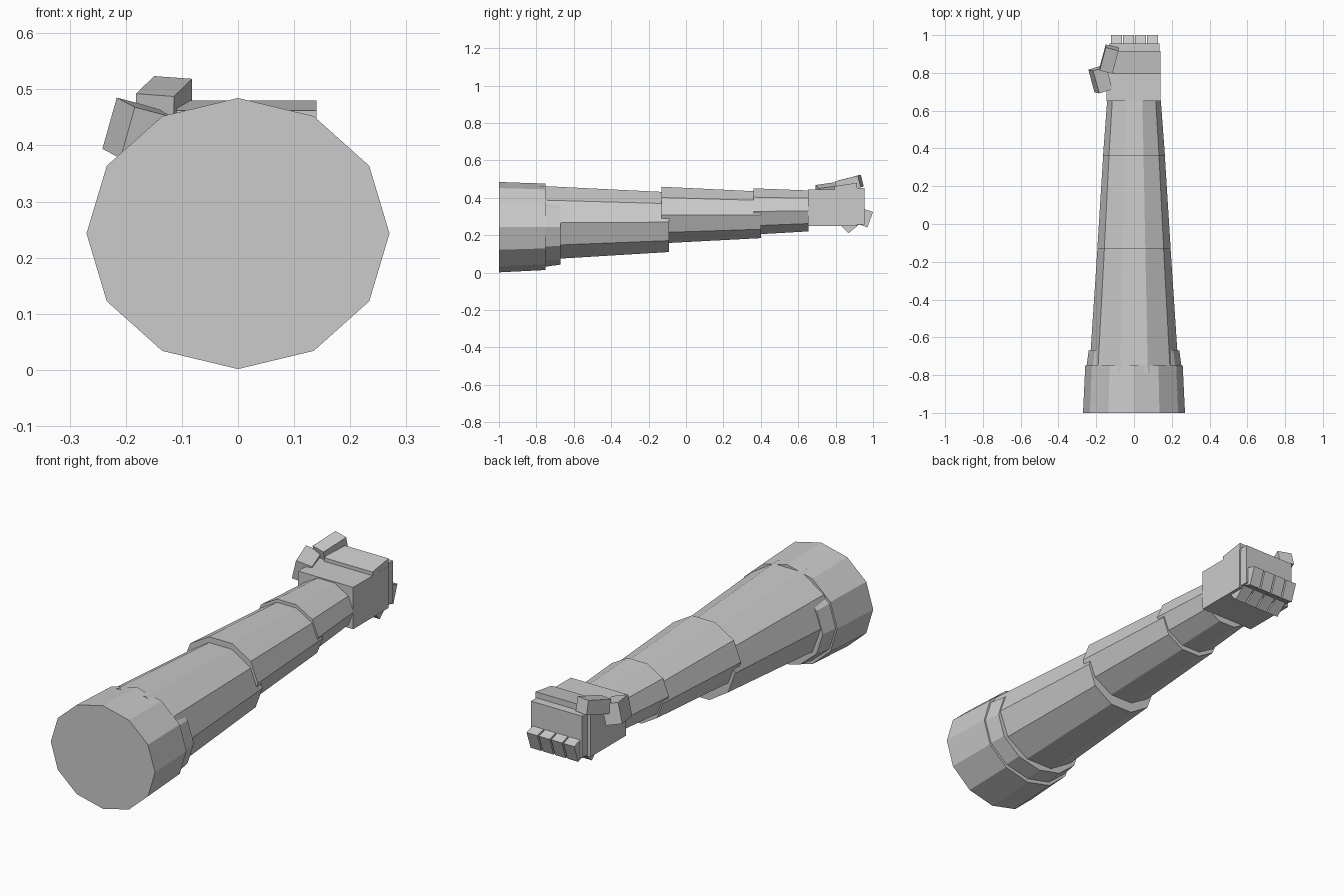
import bpy, bmesh
from math import sin, cos, pi, radians
from mathutils import Matrix, Vector, Euler

if "Cube" in bpy.data.objects:
    bpy.data.objects.remove(bpy.data.objects["Cube"])


def finish(name, bm):
    bmesh.ops.recalc_face_normals(bm, faces=bm.faces)
    me = bpy.data.meshes.new(name)
    bm.to_mesh(me)
    bm.free()
    ob = bpy.data.objects.new(name, me)
    bpy.context.collection.objects.link(ob)
    return ob


def tube(name, sides, phase, stations):
    """Capped elliptical loft; stations are (y, centre z, x radius, z radius)."""
    bm = bmesh.new()
    rings = []
    for y, cz, rx, rz in stations:
        angles = [2 * pi * (i + phase) / sides for i in range(sides)]
        rings.append([bm.verts.new((rx * sin(a), y, cz + rz * cos(a))) for a in angles])
    for a, b in zip(rings, rings[1:]):
        for i in range(sides):
            j = (i + 1) % sides
            bm.faces.new((a[i], a[j], b[j], b[i]))
    bm.faces.new(rings[0])
    bm.faces.new(rings[-1])
    return finish(name, bm)


def box(name, centre, size, rot=(0, 0, 0)):
    bm = bmesh.new()
    bmesh.ops.create_cube(bm, size=1)
    r = Euler([radians(a) for a in rot]).to_matrix().to_4x4()
    bm.transform(Matrix.Translation(Vector(centre)) @ r @ Matrix.Diagonal((*size, 1)))
    return finish(name, bm)


def side_prism(name, x0, x1, profile):
    """Extrude a y-z profile across x."""
    bm = bmesh.new()
    face = bm.faces.new([bm.verts.new((x0, y, z)) for y, z in profile])
    ext = bmesh.ops.extrude_face_region(bm, geom=[face])["geom"]
    bmesh.ops.translate(bm, vec=(x1 - x0, 0, 0),
                        verts=[v for v in ext if isinstance(v, bmesh.types.BMVert)])
    return finish(name, bm)


# Shoulder sleeve and its inner band
tube("shoulder_sleeve", 12, 0, [(-1.0, 0.243, 0.27, 0.2415), (-0.75, 0.245, 0.258, 0.231)])
tube("sleeve_band", 12, 0, [(-0.78, 0.245, 0.255, 0.217), (-0.67, 0.245, 0.24, 0.202)])

# Arm sections, each stepping up from the last
tube("upper_arm", 10, 0.5, [(-0.785, 0.266, 0.237, 0.208), (-0.09, 0.27, 0.191, 0.168)])
tube("middle_arm", 10, 0.5, [(-0.13, 0.308, 0.194, 0.159), (0.40, 0.309, 0.161, 0.131)])
tube("forearm", 10, 0.5, [(0.36, 0.327, 0.164, 0.13), (0.655, 0.33, 0.142, 0.115)])

# Palm, raised back of the hand and knuckle slab
box("palm", (-0.002, 0.783, 0.347), (0.285, 0.262, 0.196))
side_prism("hand_back_plate", -0.11, 0.14,
           [(0.795, 0.43), (0.795, 0.462), (0.915, 0.48), (0.915, 0.43)])
box("knuckle_slab", (0.002, 0.925, 0.355), (0.265, 0.06, 0.195))

# Four curled fingers, two joints each
for i in range(4):
    x = -0.0925 + i * 0.0635
    side_prism(f"finger_front_{i + 1}", x - 0.028, x + 0.028,
               [(0.95, 0.34), (1.0, 0.325), (0.97, 0.242), (0.92, 0.26)])
    side_prism(f"finger_tip_{i + 1}", x - 0.028, x + 0.028,
               [(0.83, 0.25), (0.868, 0.21), (0.935, 0.265), (0.90, 0.30)])

# Thumb
box("thumb_base", (-0.178, 0.765, 0.422), (0.075, 0.125, 0.095), (8, 14, 17))
box("thumb_tip", (-0.132, 0.873, 0.474), (0.07, 0.13, 0.065), (14, 4, -14))
